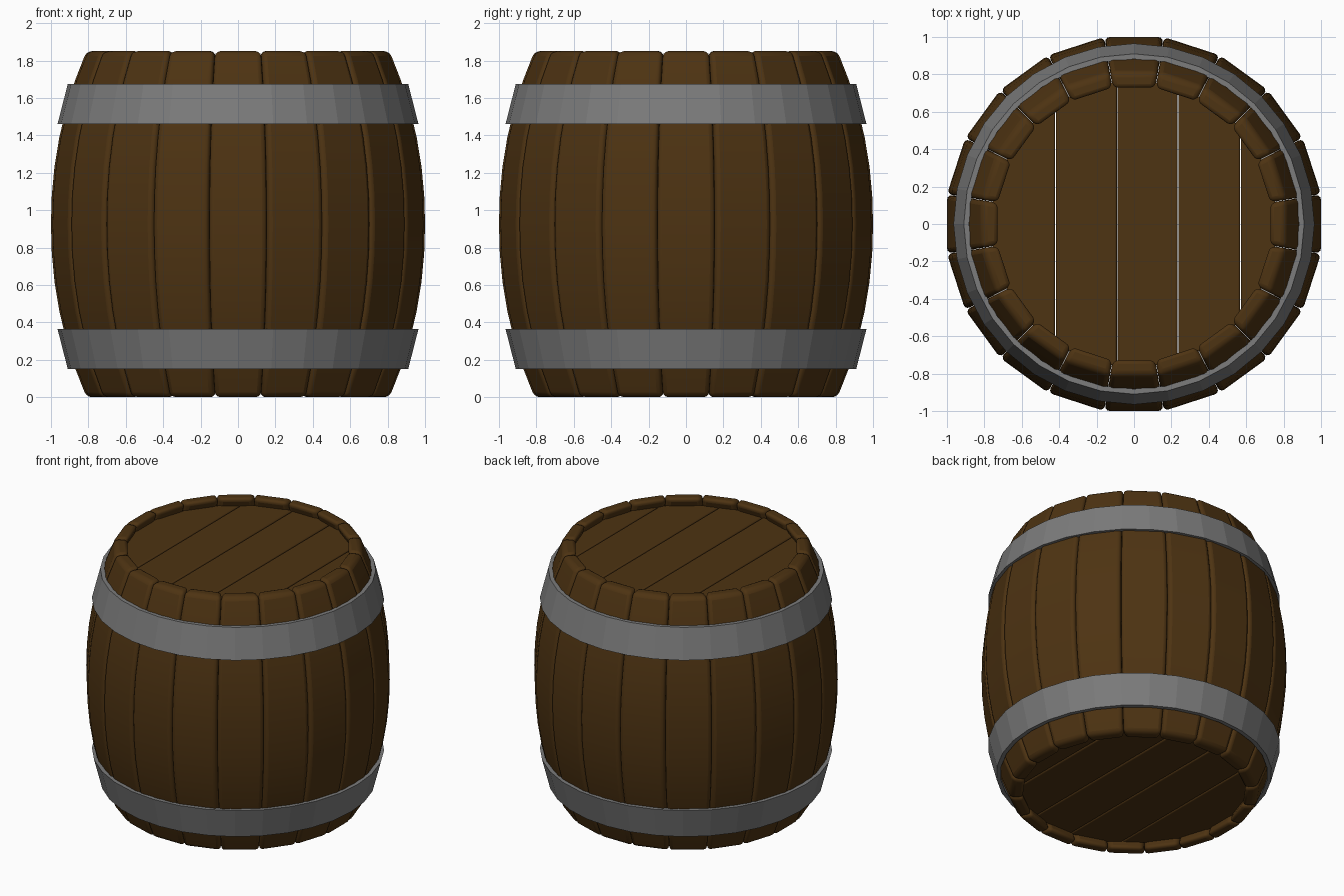
import bpy, bmesh, math
from mathutils import Matrix

if "Cube" in bpy.data.objects:
    bpy.data.objects.remove(bpy.data.objects["Cube"], do_unlink=True)

HEIGHT, STAVES = 1.85, 20
MID = HEIGHT / 2


def material(name, rgb, rough):
    m = bpy.data.materials.new(name)
    m.use_nodes = True
    m.diffuse_color = (*rgb, 1)
    b = m.node_tree.nodes["Principled BSDF"]
    b.inputs["Base Color"].default_value = (*rgb, 1)
    b.inputs["Roughness"].default_value = rough
    return m


wood = material("dark_wood", (0.075, 0.033, 0.006), 0.8)
iron = material("grey_iron", (0.2, 0.2, 0.2), 0.5)


def finish(bm, name, mat, bevel=0, smooth=True):
    bmesh.ops.recalc_face_normals(bm, faces=bm.faces)
    mesh = bpy.data.meshes.new(name)
    bm.to_mesh(mesh)
    bm.free()
    ob = bpy.data.objects.new(name, mesh)
    bpy.context.collection.objects.link(ob)
    mesh.materials.append(mat)
    bpy.ops.object.select_all(action="DESELECT")
    bpy.context.view_layer.objects.active = ob
    ob.select_set(True)
    if bevel:
        mod = ob.modifiers.new("rounded_edges", "BEVEL")
        mod.width, mod.segments = bevel, 3
        mod.limit_method, mod.angle_limit = "ANGLE", math.radians(40)
    if smooth:
        bpy.ops.object.shade_smooth_by_angle(angle=math.radians(35))
    return ob


def belly(z):
    """Outer radius of the barrel at a height."""
    return 1.0 - 0.19 * abs((z - MID) / MID) ** 2.1


def loft(bm, rings, closed=False):
    """Join vertex rings in order; cap the ends or close the loop."""
    n = len(rings[0])
    pairs = list(zip(rings, rings[1:] + rings[:1]))
    for a, b in pairs if closed else pairs[:-1]:
        for i in range(n):
            j = (i + 1) % n
            bm.faces.new((a[i], a[j], b[j], b[i]))
    if not closed:
        bm.faces.new(rings[0])
        bm.faces.new(rings[-1])


# Staves: one curved plank, shared around the barrel
bm = bmesh.new()
rings = []
steps = 12
for k in range(steps + 1):
    z = HEIGHT * k / steps
    outer, inner = belly(z), belly(z) - 0.09
    half = math.tan(math.pi / STAVES)
    wo, wi = outer * half - 0.001, inner * half - 0.001
    rings.append([bm.verts.new((x, y, z)) for x, y in
                  ((-wo, -outer), (wo, -outer), (wi, -inner), (-wi, -inner))])
loft(bm, rings)
stave = finish(bm, "stave", wood, bevel=0.028)
for i in range(1, STAVES):
    copy = stave.copy()
    copy.name = f"stave_{i}"
    copy.rotation_euler.z = i * math.tau / STAVES
    bpy.context.collection.objects.link(copy)


# Lids: discs cut into planks with rounded edges
def lid_plank(name, x0, x1, z):
    bm = bmesh.new()
    bmesh.ops.create_cone(bm, cap_ends=True, segments=40, radius1=0.765,
                          radius2=0.765, depth=0.06,
                          matrix=Matrix.Translation((0, 0, z)))
    for x, side in ((x0, -1), (x1, 1)):
        geom = bm.verts[:] + bm.edges[:] + bm.faces[:]
        bmesh.ops.bisect_plane(bm, geom=geom, plane_co=(x, 0, 0),
                               plane_no=(side, 0, 0), clear_outer=True)
        rim = [e for e in bm.edges if e.is_boundary]
        if rim:
            bmesh.ops.holes_fill(bm, edges=rim)
    finish(bm, name, wood, bevel=0.01)


cuts = [-0.8, -0.42, -0.09, 0.235, 0.57, 0.8]
for lid, z in (("top", HEIGHT - 0.09), ("bottom", 0.09)):
    for i, (a, b) in enumerate(zip(cuts, cuts[1:])):
        lid_plank(f"{lid}_lid_plank_{i}", a + 0.002, b - 0.002, z)


# Hoops: thin flared bands, wide edge towards the belly
def hoop(name, profile):
    bm = bmesh.new()
    sides = 32
    rings = [[bm.verts.new((r * math.cos(a), r * math.sin(a), z)) for r, z in profile]
             for a in (math.tau * k / sides for k in range(sides))]
    loft(bm, rings, closed=True)
    finish(bm, name, iron, smooth=False)


flare = [(0.965, 1.46), (0.91, 1.675), (0.882, 1.675), (0.937, 1.46)]
hoop("top_hoop", flare)
hoop("bottom_hoop", [(r, HEIGHT - 0.025 - z + 0.0) for r, z in flare])
